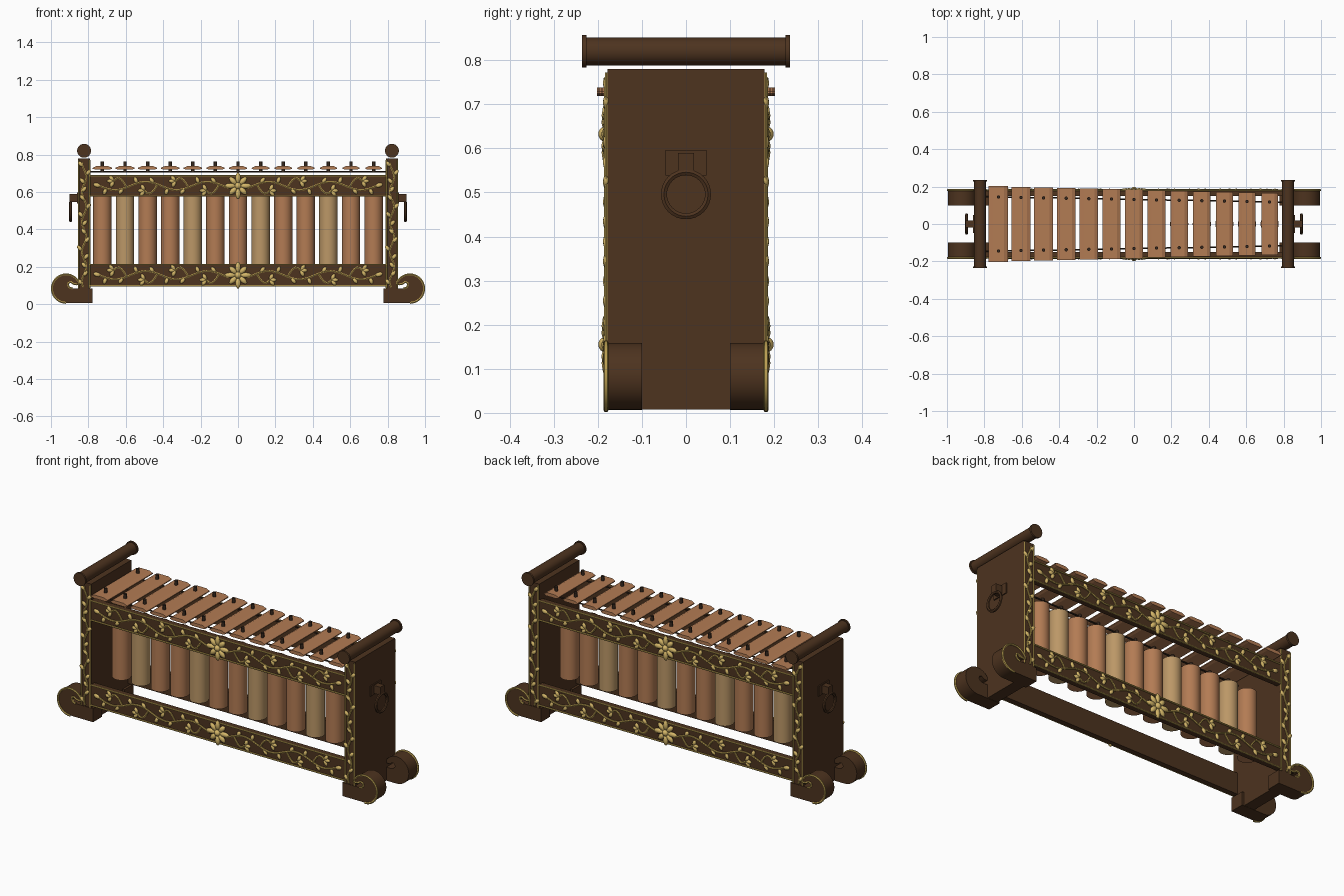
import bpy, bmesh, math
from mathutils import Matrix, Vector

if "Cube" in bpy.data.objects:
    bpy.data.objects.remove(bpy.data.objects["Cube"])


def material(name, rgb):
    m = bpy.data.materials.new(name)
    m.diffuse_color = (*rgb, 1)
    m.use_nodes = True
    m.node_tree.nodes["Principled BSDF"].inputs["Base Color"].default_value = m.diffuse_color
    return m


WOOD = material("dark_wood", (0.074, 0.033, 0.0135))
COPPER = material("copper", (0.45, 0.20, 0.088))
TAN = material("bamboo_tan", (0.50, 0.31, 0.135))
GOLD = material("gold", (0.66, 0.47, 0.14))
OLIVE = material("old_gold", (0.50, 0.35, 0.085))
IRON = material("dark_iron", (0.035, 0.020, 0.012))


def finish(name, bm, mat, smooth=False):
    bmesh.ops.recalc_face_normals(bm, faces=bm.faces[:])
    me = bpy.data.meshes.new(name)
    bm.to_mesh(me)
    bm.free()
    ob = bpy.data.objects.new(name, me)
    bpy.context.collection.objects.link(ob)
    me.materials.append(mat)
    if smooth:
        bpy.ops.object.select_all(action='DESELECT')
        bpy.context.view_layer.objects.active = ob
        ob.select_set(True)
        bpy.ops.object.shade_smooth_by_angle(angle=math.radians(40))
    return ob


def box(bm, lo, hi):
    lo, hi = Vector(lo), Vector(hi)
    bmesh.ops.create_cube(bm, size=1, matrix=Matrix.Translation((lo + hi) / 2)
                          @ Matrix.Diagonal((*(hi - lo), 1)))


def cylinder(bm, center, r, depth, axis='Z', seg=24):
    rot = {'Z': Matrix(), 'Y': Matrix.Rotation(math.pi / 2, 4, 'X')}[axis]
    bmesh.ops.create_cone(bm, cap_ends=True, segments=seg, radius1=r, radius2=r, depth=depth,
                          matrix=Matrix.Translation(center) @ rot)


def prism(bm, pts, y0, y1):
    """Extrude an x-z outline along y."""
    f = bm.faces.new([bm.verts.new((x, y0, z)) for x, z in pts])
    new = bmesh.ops.extrude_face_region(bm, geom=[f])["geom"]
    bmesh.ops.translate(bm, vec=(0, y1 - y0, 0),
                        verts=[v for v in new if isinstance(v, bmesh.types.BMVert)])


def tubes(name, paths, r, mat, cyclic=False):
    """Round wires along point lists, as one mesh."""
    cu = bpy.data.curves.new(name, 'CURVE')
    cu.dimensions = '3D'
    cu.bevel_depth, cu.bevel_resolution, cu.use_fill_caps = r, 1, True
    for path in paths:
        sp = cu.splines.new('POLY')
        sp.points.add(len(path) - 1)
        for p, co in zip(sp.points, path):
            p.co = (*co, 1)
        sp.use_cyclic_u = cyclic
    tmp = bpy.data.objects.new(name + "_path", cu)
    bpy.context.collection.objects.link(tmp)
    bpy.context.view_layer.update()
    me = bpy.data.meshes.new_from_object(tmp.evaluated_get(bpy.context.evaluated_depsgraph_get()))
    bpy.data.objects.remove(tmp)
    bm = bmesh.new()
    bm.from_mesh(me)
    return finish(name, bm, mat, True)


def leaf(bm, x, y, z, ang, length, width, thick=0.006):
    """Flattened bead starting at (x, z) and pointing along ang."""
    c, s = math.cos(ang), math.sin(ang)
    m = (Matrix.Translation((x + c * length / 2, y, z + s * length / 2))
         @ Matrix.Rotation(-ang, 4, 'Y') @ Matrix.Diagonal((length / 2, thick, width / 2, 1)))
    bmesh.ops.create_uvsphere(bm, u_segments=8, v_segments=5, radius=1, matrix=m)


SIDES = [(sx, sy) for sx in (-1, 1) for sy in (-1, 1)]
RAILS = {"lower": (0.095, 0.215), "upper": (0.575, 0.69)}
FACE = 0.178

# End panels with rolled top handles and ring pulls
for sx, side in ((-1, "left"), (1, "right")):
    bm = bmesh.new()
    xs = sorted((sx * 0.79, sx * 0.855))
    box(bm, (xs[0], -FACE, 0.008), (xs[1], FACE, 0.78))
    finish(side + "_end_panel", bm, WOOD)
    bm = bmesh.new()
    cylinder(bm, (sx * 0.823, 0, 0.82), 0.0315, 0.46, 'Y', 32)
    for sy in (-1, 1):
        cylinder(bm, (sx * 0.823, sy * 0.231, 0.82), 0.037, 0.01, 'Y', 32)
    finish(side + "_top_roll", bm, WOOD, True)
    bm = bmesh.new()
    for hy, z0, z1, out in ((0.047, 0.538, 0.596, 0.861), (0.018, 0.545, 0.59, 0.9)):
        xs = sorted((sx * 0.85, sx * out))
        box(bm, (xs[0], -hy, z0), (xs[1], hy, z1))
    finish(side + "_ring_mount", bm, WOOD)
    ring = [(sx * 0.895, 0.05 * math.cos(a), 0.496 + 0.05 * math.sin(a))
            for a in (i * math.tau / 32 for i in range(32))]
    tubes(side + "_pull_ring", [ring], 0.0078, WOOD, True)

# Scroll feet with gold edging
foot = [(0.777, 0.007)]
foot += [(0.919 + 0.076 * math.cos(a), 0.083 + 0.076 * math.sin(a))
         for a in (math.radians(-90 + i * 10) for i in range(26))]
foot += [(0.862, 0.106), (0.878, 0.108), (0.893, 0.118), (0.906, 0.114), (0.909, 0.100),
         (0.900, 0.088), (0.885, 0.083), (0.777, 0.083)]
bm = bmesh.new()
edges = []
for sx, sy in SIDES:
    prism(bm, [(sx * x, z) for x, z in foot], sy * 0.10, sy * 0.181)
    edges.append([(sx * x, sy * 0.1815, z) for x, z in foot[1:-1]])
finish("scroll_feet", bm, WOOD, True)
tubes("foot_edging", edges, 0.006, OLIVE)

# Long rails, front and back
for label, (z0, z1) in RAILS.items():
    bm = bmesh.new()
    for sy in (-1, 1):
        ys = sorted((sy * FACE, sy * 0.15))
        box(bm, (-0.79, ys[0], z0), (0.79, ys[1], z1))
    finish(label + "_rails", bm, WOOD)

# Gold beading around the rails and the post faces
lines = []
for sy in (-1, 1):
    y = sy * (FACE + 0.002)
    for z0, z1 in RAILS.values():
        lines += [[(-0.79, y, z), (0.79, y, z)] for z in (z0 + 0.003, z1 - 0.003)]
    for sx in (-1, 1):
        lines += [[(sx * x, y, 0.085), (sx * x, y, 0.772)] for x in (0.794, 0.851)]
tubes("border_beading", lines, 0.0042, OLIVE)

# Carved vines, leaves and flowers
PERIOD = 0.33
vines = []
leaves = bmesh.new()
flowers = bmesh.new()
for sy in (-1, 1):
    y = sy * (FACE + 0.003)
    for z0, z1 in RAILS.values():
        zc = (z0 + z1) / 2
        for sx in (-1, 1):
            wave = lambda x: zc + 0.022 * math.sin((x - 0.08) * math.tau / PERIOD)
            vines.append([(sx * x, y, wave(x)) for x in (0.05 + i * 0.0172 for i in range(41))])
            turn = lambda a: a if sx > 0 else math.pi - a
            for k in range(4):
                # tendril in the hollow of each wave, with a leaf trio at its tip
                x = 0.10 + k * PERIOD / 2
                up = -1 if k % 2 == 0 else 1
                tip = [(x + t * 0.07, wave(x) + up * (0.05 * math.sin(t * 2.4)))
                       for t in (0, .2, .4, .6, .8, 1)]
                vines.append([(sx * px, y, pz) for px, pz in tip])
                ex, ez = tip[-1]
                for a in (0.0, up * 0.9, -up * 1.1):
                    leaf(leaves, sx * ex, y, ez, turn(a), 0.036, 0.021, 0.008)
                # single leaves on the main stem
                for dx, a in ((0.02, up * -0.9), (0.11, up * -1.2)):
                    leaf(leaves, sx * (x + dx), y, wave(x + dx), turn(a), 0.036, 0.021, 0.008)
            leaf(leaves, sx * 0.735, y, wave(0.735), turn(0.3), 0.04, 0.024, 0.008)
        for k in range(8):
            a = k * math.tau / 8
            leaf(flowers, 0.012 * math.cos(a), y, zc + 0.012 * math.sin(a), a,
                 0.052 if k % 2 else 0.06, 0.028, 0.011)
        bmesh.ops.create_uvsphere(flowers, u_segments=12, v_segments=8, radius=0.018,
                                  matrix=Matrix.Translation((0, y, zc)))
    for sx in (-1, 1):
        # upright vine on each post
        cx = sx * 0.823
        sway = lambda z: cx + 0.012 * math.sin(z * math.tau / 0.16)
        vines.append([(sway(z), y, z) for z in (0.09 + i * 0.0167 for i in range(41))])
        for k in range(15):
            z = 0.105 + k * 0.045
            a = math.radians(50 if k % 2 else 130)
            leaf(leaves, sway(z), y, z, a, 0.036, 0.021, 0.008)
tubes("vine_stems", vines, 0.0052, OLIVE)
finish("vine_leaves", leaves, GOLD, True)
finish("rail_flowers", flowers, GOLD, True)

# Sounding bars, pegs and resonator tubes
bars, pegs = bmesh.new(), bmesh.new()
tube_sets = {"copper": bmesh.new(), "bamboo": bmesh.new()}
for i in range(13):
    t = i / 12
    x = -0.725 + t * 1.45
    w, half, peg_y = 0.052 - 0.008 * t, 0.202 - 0.037 * t, 0.144 - 0.026 * t
    outline = [(-w, 0.724), (-0.7 * w, 0.719), (0.7 * w, 0.719), (w, 0.724),
               (w, 0.729), (0.6 * w, 0.738), (-0.6 * w, 0.738), (-w, 0.729)]
    prism(bars, [(x + px, pz) for px, pz in outline], -half, half)
    for sy in (-1, 1):
        cylinder(pegs, (x, sy * peg_y, 0.734), 0.009, 0.058, seg=12)
    cylinder(tube_sets["bamboo" if i % 3 == 1 else "copper"], (x, 0, 0.395), 0.049, 0.37, seg=32)
finish("sounding_bars", bars, COPPER)
finish("bar_pegs", pegs, IRON, True)
finish("copper_resonators", tube_sets["copper"], COPPER, True)
finish("bamboo_resonators", tube_sets["bamboo"], TAN, True)

# Cords that carry the bars
tubes("bar_cords", [[(-0.79, sy * 0.146, 0.708), (0.79, sy * 0.117, 0.708)] for sy in (-1, 1)],
      0.004, IRON)
